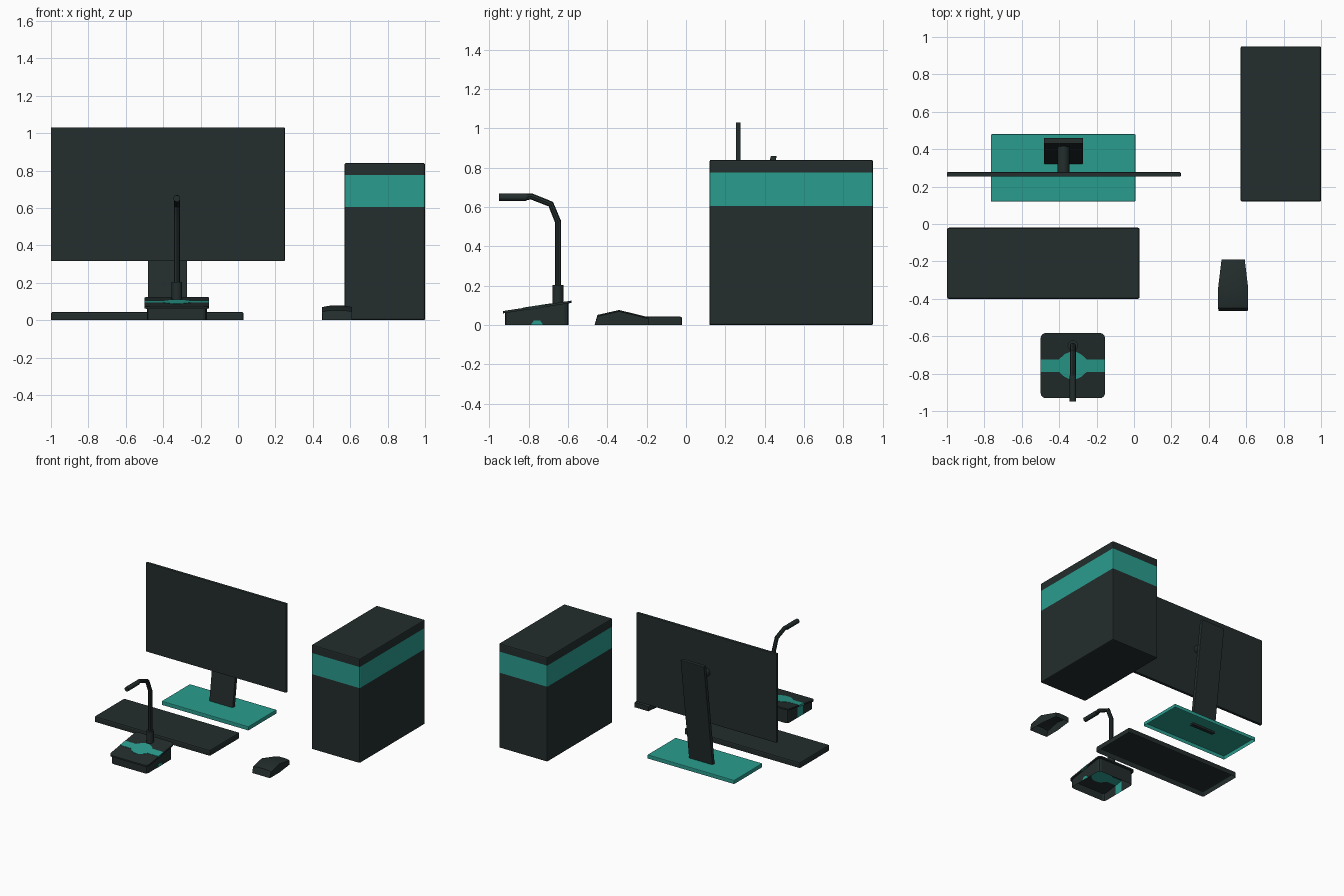
import bpy, bmesh, math
from mathutils import Vector, Matrix

cube = bpy.data.objects.get("Cube")
if cube:
    bpy.data.objects.remove(cube, do_unlink=True)


def material(name, rgb):
    m = bpy.data.materials.new(name)
    m.use_nodes = True
    m.diffuse_color = (*rgb, 1)
    m.node_tree.nodes["Principled BSDF"].inputs["Base Color"].default_value = (*rgb, 1)
    return m


DARK = material("charcoal", (0.017, 0.026, 0.026))
TEAL = material("teal", (0.023, 0.335, 0.27))


def finish(name, bm, mats, bevel=0.0):
    bmesh.ops.recalc_face_normals(bm, faces=bm.faces[:])
    me = bpy.data.meshes.new(name)
    bm.to_mesh(me)
    bm.free()
    for m in mats:
        me.materials.append(m)
    ob = bpy.data.objects.new(name, me)
    bpy.context.collection.objects.link(ob)
    if bevel:
        mod = ob.modifiers.new("soft_edges", 'BEVEL')
        mod.width, mod.segments = bevel, 2
    return ob


def box_mesh(x, y, z, hollow=False):
    """Box from ranges; hollow drops the underside."""
    bm = bmesh.new()
    bmesh.ops.create_cube(bm, size=1)
    for v in bm.verts:
        for i, (lo, hi) in enumerate((x, y, z)):
            v.co[i] = lo if v.co[i] < 0 else hi
    if hollow:
        low = [f for f in bm.faces if all(v.co.z <= z[0] for v in f.verts)]
        bmesh.ops.delete(bm, geom=low, context='FACES_ONLY')
    return bm


def cut(bm, axis, value):
    co, no = Vector(), Vector()
    co[axis], no[axis] = value, 1
    bmesh.ops.bisect_plane(bm, geom=bm.verts[:] + bm.edges[:] + bm.faces[:],
                           plane_co=co, plane_no=no)


def prism(name, outline, low, high, mat):
    """Extruded outline; low and high give z as functions of y."""
    bm = bmesh.new()
    rings = [[bm.verts.new((x, y, f(y))) for x, y in outline] for f in (low, high)]
    for r in rings:
        bm.faces.new(r)
    n = len(outline)
    for i in range(n):
        j = (i + 1) % n
        bm.faces.new((rings[0][i], rings[0][j], rings[1][j], rings[1][i]))
    return finish(name, bm, [mat])


def smooth(ob, angle=35):
    for o in bpy.context.selected_objects:
        o.select_set(False)
    bpy.context.view_layer.objects.active = ob
    ob.select_set(True)
    bpy.ops.object.shade_smooth_by_angle(angle=math.radians(angle))


def rod(name, a, b, radius, sides=16):
    a, b = Vector(a), Vector(b)
    turn = (b - a).to_track_quat('Z', 'Y').to_matrix().to_4x4()
    bm = bmesh.new()
    bmesh.ops.create_cone(bm, cap_ends=True, segments=sides, radius1=radius, radius2=radius,
                          depth=(b - a).length, matrix=Matrix.Translation((a + b) / 2) @ turn)
    ob = finish(name, bm, [DARK])
    smooth(ob)
    return ob


# Computer tower with a teal band all round
bm = box_mesh((0.57, 1.0), (0.12, 0.95), (0, 0.84))
cut(bm, 2, 0.605)
cut(bm, 2, 0.775)
for f in bm.faces:
    f.material_index = int(0.605 < f.calc_center_median().z < 0.775)
finish("computer_tower", bm, [DARK, TEAL], 0.008)

# Monitor: panel, hollow foot, leaning neck and mounting arm
finish("monitor_panel", box_mesh((-1, 0.25), (0.253, 0.277), (0.315, 1.03)), [DARK], 0.004)
finish("monitor_foot", box_mesh((-0.765, 0.008), (0.12, 0.48), (0, 0.03), True), [TEAL], 0.005)
bm = box_mesh((-0.482, -0.272), (0.32, 0.35), (0.015, 0.86))
for v in bm.verts:
    if v.co.z > 0.5:
        v.co.y += 0.11
finish("monitor_neck", bm, [DARK], 0.004)
rod("monitor_arm", (-0.377, 0.27, 0.72), (-0.377, 0.42, 0.72), 0.032)

# Keyboard
finish("keyboard", box_mesh((-1, 0.03), (-0.4, -0.02), (0, 0.044), True), [DARK], 0.01)

# Mouse: cross-sections from front to back as (y, half width, height)
bm = bmesh.new()
rows = []
for y, w, h in ((-0.465, 0.078, 0), (-0.45, 0.08, 0.052), (-0.34, 0.08, 0.077), (-0.19, 0.062, 0.04)):
    edge = max(h - 0.007, 0)
    section = ((-w, 0), (-w, edge), (-w / 2, h), (w / 2, h), (w, edge), (w, 0))
    rows.append([bm.verts.new((0.53 + x, y, z)) for x, z in section])
for a, b in zip(rows, rows[1:]):
    for i in range(5):
        bm.faces.new((a[i], a[i + 1], b[i + 1], b[i]))
bm.faces.new(rows[-1])
bmesh.ops.remove_doubles(bm, verts=bm.verts[:], dist=0.0001)
smooth(finish("mouse", bm, [DARK]), 30)

# Microphone: hollow housing under a sloped top plate
MX, MY = -0.327, -0.757


def slope(offset):
    return lambda y: 0.092 + 0.152 * (y - MY) + offset


bm = box_mesh((MX - 0.16, MX + 0.16), (MY - 0.163, MY + 0.16), (0, 0.1), True)
top = [f for f in bm.faces if all(v.co.z > 0.05 for v in f.verts)]
bmesh.ops.delete(bm, geom=top, context='FACES_ONLY')
for v in bm.verts:
    if v.co.z > 0.05:
        v.co.z = slope(-0.005)(v.co.y)
cut(bm, 1, MY - 0.033)
cut(bm, 1, MY + 0.033)
for f in bm.faces:
    c = f.calc_center_median()
    f.material_index = int(c.x < MX - 0.15 and abs(c.y - MY) < 0.03)
finish("microphone_housing", bm, [DARK, TEAL], 0.02)

# Rounded top plate
plate = []
for i, (sx, sy) in enumerate(((1, 1), (-1, 1), (-1, -1), (1, -1))):
    for k in range(5):
        t = math.radians(90 * i + 22.5 * k)
        plate.append((MX + sx * 0.145 + 0.027 * math.cos(t), MY + sy * 0.147 + 0.027 * math.sin(t)))
prism("microphone_plate", plate, slope(-0.006), slope(0.006), DARK)

# Teal stripe that swells into a disc around the middle
half = [(-0.172, 0.033), (-0.075, 0.033), (-0.045, 0.06), (-0.02, 0.072)]
upper = half + [(-x, y) for x, y in reversed(half)]
stripe = upper + [(x, -y) for x, y in reversed(upper)]
prism("microphone_stripe", [(MX + x, MY + y) for x, y in stripe],
      slope(-0.008), slope(0.008), TEAL)

# Small teal tab at the foot of the left side
bm = box_mesh((MX + 0.158, MX + 0.162), (MY - 0.032, MY + 0.032), (0, 0.024))
for v in bm.verts:
    if v.co.z > 0.01:
        v.co.y = MY + (v.co.y - MY) * 0.5
finish("microphone_side_tab", bm, [TEAL])

# Stem sleeve, bent stem and head
rod("microphone_sleeve", (MX, -0.65, 0.1), (MX, -0.65, 0.205), 0.028)
curve = bpy.data.curves.new("microphone_stem", 'CURVE')
curve.dimensions = '3D'
curve.bevel_depth, curve.bevel_resolution, curve.use_fill_caps = 0.016, 2, True
path = [(-0.65, 0.2), (-0.65, 0.525), (-0.687, 0.615), (-0.785, 0.654), (-0.82, 0.651)]
spline = curve.splines.new('POLY')
spline.points.add(len(path) - 1)
for p, (y, z) in zip(spline.points, path):
    p.co = (MX, y, z, 1)
curve.materials.append(DARK)
stem = bpy.data.objects.new("microphone_stem", curve)
bpy.context.collection.objects.link(stem)
for o in bpy.context.selected_objects:
    o.select_set(False)
bpy.context.view_layer.objects.active = stem
stem.select_set(True)
bpy.ops.object.convert(target='MESH')
smooth(bpy.context.view_layer.objects.active)
rod("microphone_head", (MX, -0.81, 0.65), (MX, -0.95, 0.65), 0.018)
